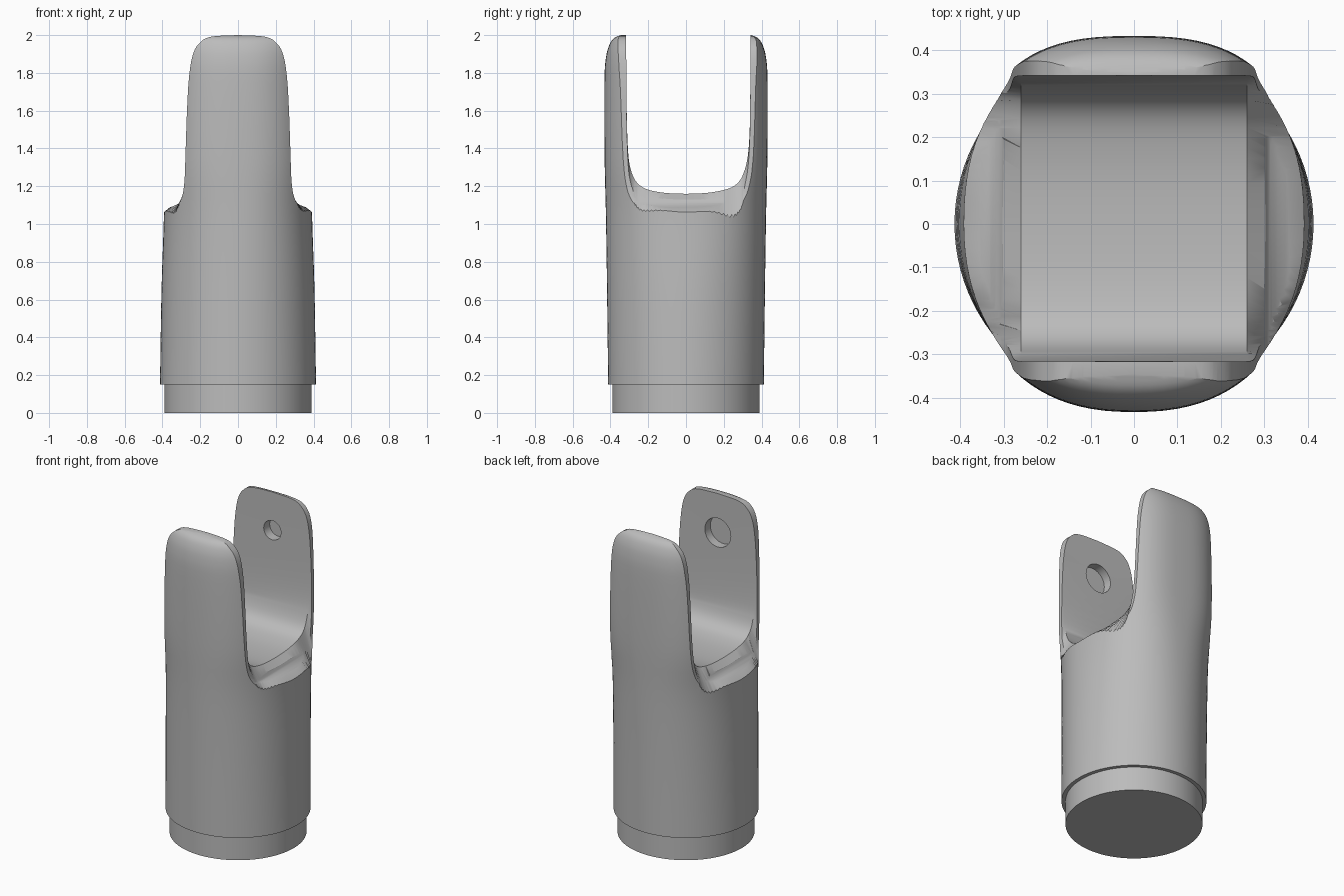
import bpy, bmesh, math

cube = bpy.data.objects.get("Cube")
if cube:
    bpy.data.objects.remove(cube, do_unlink=True)

grey = bpy.data.materials.new("satin grey")
grey.use_nodes = True
grey.diffuse_color = (0.5, 0.5, 0.5, 1)
grey.node_tree.nodes["Principled BSDF"].inputs["Base Color"].default_value = (0.5, 0.5, 0.5, 1)


def loft(name, sections):
    """Skin a list of closed sections and cap both ends."""
    bm = bmesh.new()
    rings = [[bm.verts.new(p) for p in s] for s in sections]
    n = len(rings[0])
    for a, b in zip(rings, rings[1:]):
        for i in range(n):
            j = (i + 1) % n
            bm.faces.new((a[i], a[j], b[j], b[i]))
    bm.faces.new(rings[0][::-1])
    bm.faces.new(rings[-1])
    bmesh.ops.recalc_face_normals(bm, faces=bm.faces)
    mesh = bpy.data.meshes.new(name)
    bm.to_mesh(mesh)
    bm.free()
    mesh.materials.append(grey)
    obj = bpy.data.objects.new(name, mesh)
    bpy.context.collection.objects.link(obj)
    return obj


def spline(pts, steps=5):
    """Smooth curve through control points."""
    ext = [pts[0], *pts, pts[-1]]
    out = []
    for p0, p1, p2, p3 in zip(ext, ext[1:], ext[2:], ext[3:]):
        for k in range(steps):
            t = k / steps
            out.append(tuple(
                b + t / 2 * (c - a + t * (2*a - 5*b + 4*c - d + t * (3*(b - c) + d - a)))
                for a, b, c, d in zip(p0, p1, p2, p3)))
    return out + [pts[-1]]


def body_section(rx, ry, z, blend, count=96):
    """Rounded section that turns from a circle to a squarer oval."""
    ring = []
    for i in range(count):
        a = 2 * math.pi * i / count
        c, s = math.cos(a), math.sin(a)
        power = 2 / (2 + blend * (0.7 if s > 0 else 0.35))
        ring.append((rx * math.copysign(abs(c) ** power, c),
                     ry * math.copysign(abs(s) ** power, s), z))
    return ring


def boolean(obj, cutter, operation):
    mod = obj.modifiers.new(cutter.name, 'BOOLEAN')
    mod.object, mod.operation, mod.solver = cutter, operation, 'EXACT'
    bpy.context.view_layer.objects.active = obj
    bpy.ops.object.modifier_apply(modifier=mod.name)
    bpy.data.objects.remove(cutter, do_unlink=True)


def disc(name, radius, y0, y1, z):
    angles = [2 * math.pi * i / 40 for i in range(40)]
    return loft(name, [[(radius * math.cos(a), y, z + radius * math.sin(a))
                        for a in angles] for y in (y0, y1)])


# Sleeve: tapering outer shell, rounded over at the top
outline = spline([(0.413, 0.412, 0.15, 0), (0.405, 0.418, 0.65, 0.1), (0.392, 0.424, 1.05, 0.4),
                  (0.39, 0.431, 1.35, 1), (0.39, 0.432, 1.75, 1), (0.39, 0.424, 1.88, 1),
                  (0.39, 0.405, 1.95, 1), (0.39, 0.38, 1.985, 1), (0.39, 0.345, 2.0, 1)], 4)
sleeve = loft("fork_sleeve", [body_section(rx, ry, z, b) for rx, ry, z, b in outline])

# Front silhouette that narrows the two arms
half = [(0.6, -0.1), (0.6, 1.04)] + spline(
    [(0.45, 1.06), (0.33, 1.1), (0.3, 1.135), (0.284, 1.22), (0.277, 1.4), (0.27, 1.6),
     (0.259, 1.78), (0.238, 1.9), (0.2, 1.962), (0.14, 1.992), (0, 2.0)])
silhouette = half + [(-x, z) for x, z in reversed(half[:-1])]
boolean(sleeve, loft("silhouette", [[(x, y, z) for x, z in silhouette] for y in (-0.6, 0.6)]),
        'INTERSECT')

# Slot between the arms, its floor sloping down outside the flat middle
slot = spline([(-0.316, 2.2), (-0.316, 1.8), (-0.31, 1.45), (-0.293, 1.29), (-0.245, 1.205),
               (-0.15, 1.17), (0, 1.16), (0.15, 1.17), (0.26, 1.205), (0.312, 1.29),
               (0.335, 1.45), (0.341, 1.8), (0.341, 2.2)])


def slot_section(x, slope):
    return [(x, y, z - slope * (0.14 + 60 * min(abs(y), 0.3) ** 4) * (z < 2.1)) for y, z in slot]


boolean(sleeve, loft("slot", [slot_section(-0.45, 1), slot_section(-0.26, 0),
                              slot_section(0.26, 0), slot_section(0.45, 1)]), 'DIFFERENCE')

# Blind pin holes in the inner faces of the arms
boolean(sleeve, disc("front_hole", 0.09, -0.37, -0.2, 1.755), 'DIFFERENCE')
boolean(sleeve, disc("back_hole", 0.06, 0.2, 0.4, 1.76), 'DIFFERENCE')

# Plain round spigot under the sleeve
spigot = loft("base_spigot", [body_section(0.39, 0.39, z, 0) for z in (0, 0.16)])

# Smooth shading with crisp edges
for obj in (sleeve, spigot):
    bpy.ops.object.select_all(action='DESELECT')
    obj.select_set(True)
    bpy.context.view_layer.objects.active = obj
    bpy.ops.object.shade_smooth_by_angle(angle=math.radians(30))
